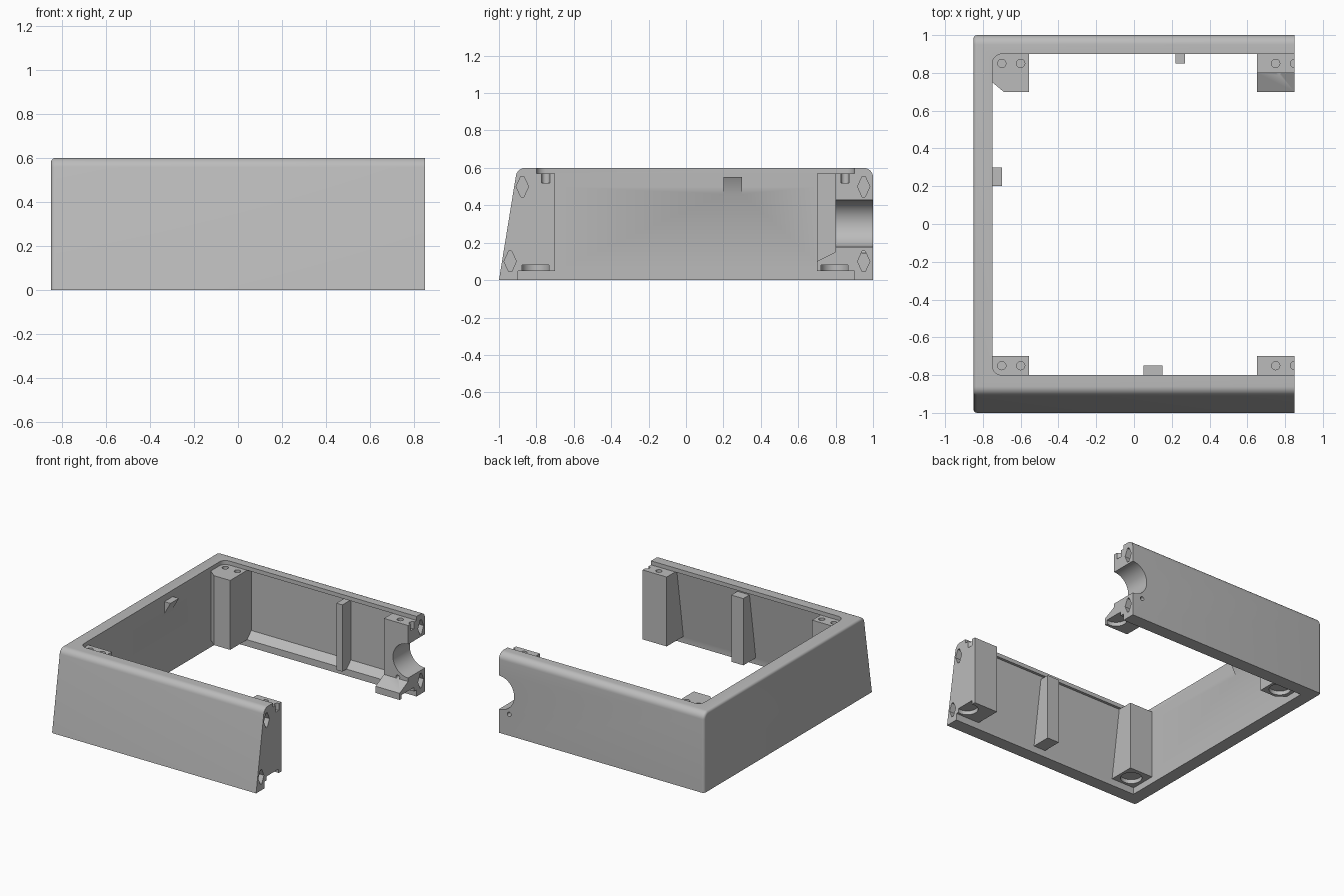
import bpy, bmesh, math
from mathutils import Vector

cube = bpy.data.objects.get("Cube")
if cube:
    bpy.data.objects.remove(cube, do_unlink=True)

grey = bpy.data.materials.new("light_grey_plastic")
grey.use_nodes = True
COLOR = (0.5, 0.5, 0.5, 1)
grey.diffuse_color = COLOR
next(n for n in grey.node_tree.nodes if n.type == 'BSDF_PRINCIPLED').inputs["Base Color"].default_value = COLOR


def prism(name, points, axis, start, end):
    """Extrude a 2D outline along x, y or z."""
    place = {'x': lambda a, b, c: (c, a, b), 'y': lambda a, b, c: (a, c, b),
             'z': lambda a, b, c: (a, b, c)}[axis]
    bm = bmesh.new()
    face = bm.faces.new([bm.verts.new(place(a, b, start)) for a, b in points])
    out = bmesh.ops.extrude_face_region(bm, geom=[face])
    verts = [v for v in out["geom"] if isinstance(v, bmesh.types.BMVert)]
    bmesh.ops.translate(bm, verts=verts, vec=Vector(place(0, 0, end - start)))
    bmesh.ops.recalc_face_normals(bm, faces=bm.faces)
    mesh = bpy.data.meshes.new(name)
    bm.to_mesh(mesh)
    bm.free()
    mesh.materials.append(grey)
    obj = bpy.data.objects.new(name, mesh)
    bpy.context.collection.objects.link(obj)
    return obj


def rect(a0, a1, b0, b1):
    return [(a0, b0), (a1, b0), (a1, b1), (a0, b1)]


def arc(cx, cy, r, start=0, end=360, steps=32):
    full = end - start == 360
    angles = [math.radians(start + (end - start) * i / steps) for i in range(steps + (not full))]
    return [(cx + r * math.cos(t), cy + r * math.sin(t)) for t in angles]


def bake(obj):
    graph = bpy.context.evaluated_depsgraph_get()
    mesh = bpy.data.meshes.new_from_object(obj.evaluated_get(graph))
    obj.modifiers.clear()
    obj.data = mesh


def combine(obj, other, operation):
    mod = obj.modifiers.new("boolean", 'BOOLEAN')
    mod.operation, mod.solver, mod.object = operation, 'EXACT', other
    bake(obj)
    bpy.data.objects.remove(other, do_unlink=True)


def bevel(obj, width, pick, segments=5):
    bm = bmesh.new()
    bm.from_mesh(obj.data)
    edges = [e for e in bm.edges if pick(e.verts[0].co, e.verts[1].co)]
    bmesh.ops.bevel(bm, geom=edges, offset=width, segments=segments, affect='EDGES', profile=0.5)
    bm.to_mesh(obj.data)
    bm.free()


# Outer housing: raked front, rounded top, softened left end
outline = [(-1, 0), (1, 0)] + arc(.95, .55, .05, 0, 90, 8) + arc(-.86, .55, .05, 90, 171, 8)
housing = prism("housing", outline, 'x', -.85, .95)
bevel(housing, .02, lambda a, b: max(a.x, b.x) < -.84 and max(a.z, b.z) > .01)

# Hollow interior with thin recessed walls below the top lip
cavity = [(-.9, -.1), (.9, -.1), (.9, .05), (.95, .1), (.95, .57), (-.82, .57), (-.9, .03)]
combine(housing, prism("cavity", cavity, 'x', -.75, 1.1), 'DIFFERENCE')
opening = prism("opening", rect(-.75, 1.1, -.8, .9), 'z', .5, .7)
bevel(opening, .05, lambda a, b: a.x < 0 and b.x < 0 and abs(a.z - b.z) > .1)
combine(housing, opening, 'DIFFERENCE')

# Corner posts, ribs and the small bracket
front_post = [(-.94, .05), (-.7, .05), (-.7, .57), (-.86, .57)]
front_rib = [(-.94, .05), (-.75, .05), (-.75, .55), (-.86, .55)]
back_post = [(.7, .05), (.97, .05), (.97, .57), (.8, .57), (.8, .15), (.7, .1)]
back_corner = [(-.79, .75), (-.75, .75), (-.69, .7), (-.555, .7), (-.555, .96), (-.79, .96)]
bracket = [(-.78, .55), (-.7, .55), (-.75, .46), (-.78, .46)]
parts = [
    prism("front_left_post", front_post, 'x', -.79, -.555),
    prism("front_right_post", front_post, 'x', .65, .95),
    prism("front_rib", front_rib, 'x', .05, .15),
    prism("back_corner_post", back_corner, 'z', .05, .57),
    prism("back_right_post", back_post, 'x', .65, .95),
    prism("back_rib", rect(.22, .27, .85, .97), 'z', .05, .55),
    prism("bracket", bracket, 'y', .2, .3),
]
for part in parts:
    combine(housing, part, 'UNION')

# Trim the open end flat
combine(housing, prism("trim", rect(-2, 2, -1, 2), 'x', .85, 1.5), 'DIFFERENCE')

# Screw holes and round foot recesses in the posts
for x in (-.7, -.6, .75, .85):
    for y in (-.75, .85):
        combine(housing, prism("screw_hole", arc(x, y, .022, steps=20), 'z', .52, .585), 'DIFFERENCE')
for x in (-.65, .83):
    for y in (-.805, .795):
        combine(housing, prism("foot_recess", arc(x, y, .075), 'z', .02, .08), 'DIFFERENCE')

# Half-round port and pin hole through the back wall
combine(housing, prism("port", arc(.85, .303, .126, steps=48), 'y', .6, 1.2), 'DIFFERENCE')
combine(housing, prism("pin_hole", arc(.765, .16, .016, steps=16), 'y', .65, 1.2), 'DIFFERENCE')

# Diamond alignment sockets in the end faces
for y, z in ((-.875, .5), (-.94, .1), (.95, .5), (.95, .1)):
    diamond = [(y - .033, z), (y - .008, z - .055), (y + .008, z - .055),
               (y + .033, z), (y + .008, z + .055), (y - .008, z + .055)]
    combine(housing, prism("socket", diamond, 'x', .77, 1), 'DIFFERENCE')

bpy.ops.object.select_all(action='DESELECT')
housing.select_set(True)
bpy.context.view_layer.objects.active = housing
bpy.ops.object.shade_smooth_by_angle(angle=math.radians(30))
